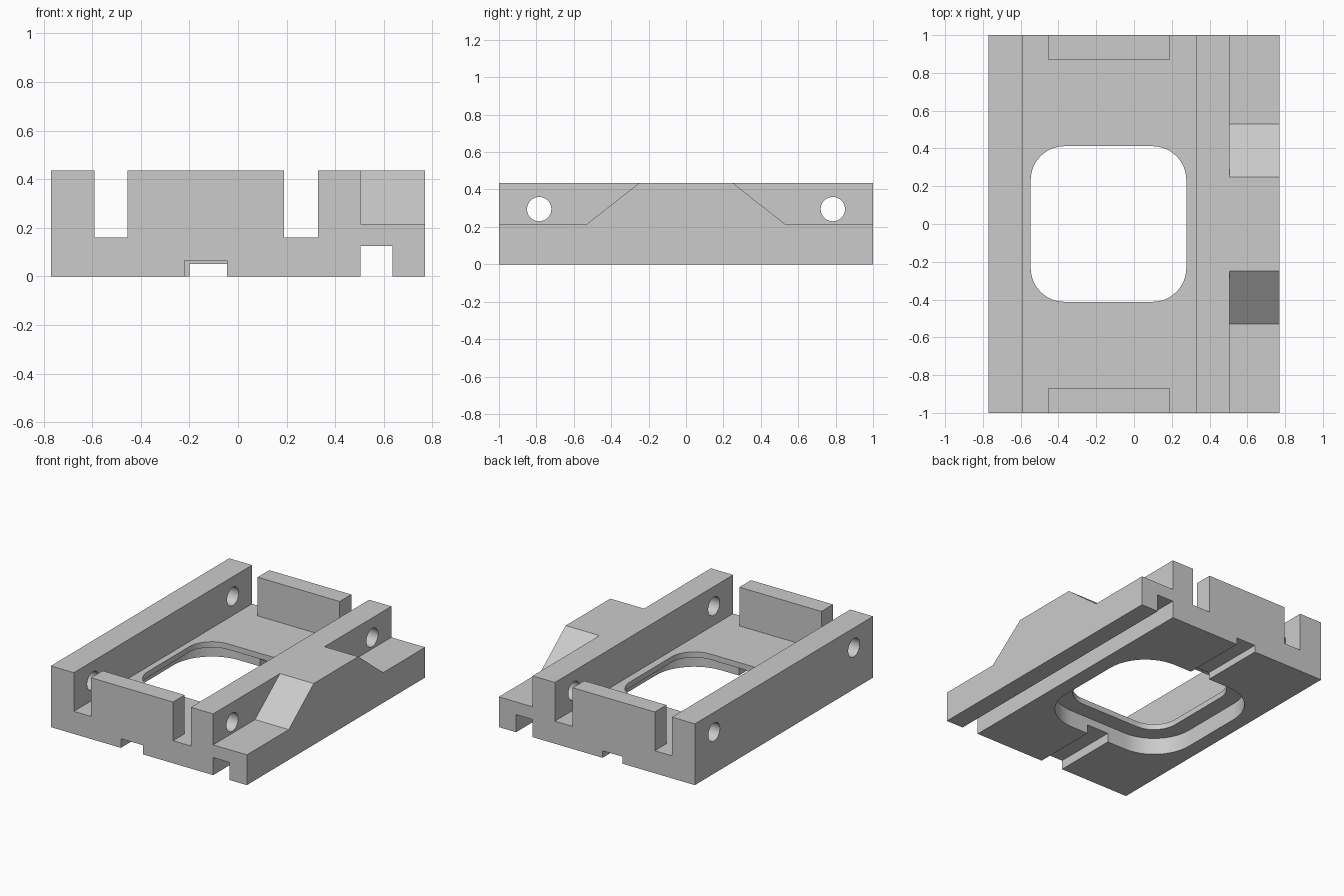
import bpy, bmesh, math
from mathutils import Vector

cube = bpy.data.objects.get("Cube")
if cube:
    bpy.data.objects.remove(cube, do_unlink=True)

grey = bpy.data.materials.new("plain grey")
grey.use_nodes = True
colour = (0.6, 0.6, 0.6, 1)
grey.diffuse_color = colour
grey.node_tree.nodes["Principled BSDF"].inputs["Base Color"].default_value = colour


def prism(name, points, axis, start, end):
    """Extrude a 2D outline along an axis; outline uses the other two axes in order."""
    def place(p, t):
        co = list(p)
        co.insert(axis, t)
        return Vector(co)
    bm = bmesh.new()
    face = bm.faces.new([bm.verts.new(place(p, start)) for p in points])
    geom = bmesh.ops.extrude_face_region(bm, geom=[face])["geom"]
    shift = place((0, 0), end - start)
    bmesh.ops.translate(bm, vec=shift, verts=[v for v in geom if isinstance(v, bmesh.types.BMVert)])
    bmesh.ops.recalc_face_normals(bm, faces=bm.faces)
    mesh = bpy.data.meshes.new(name)
    bm.to_mesh(mesh)
    bm.free()
    mesh.materials.append(grey)
    obj = bpy.data.objects.new(name, mesh)
    bpy.context.collection.objects.link(obj)
    return obj


def rect(a0, b0, a1, b1):
    return [(a0, b0), (a1, b0), (a1, b1), (a0, b1)]


def rounded(cx, cy, half, radius, steps=12):
    """Square outline with rounded corners; half equal to radius gives a circle."""
    pts = []
    for q, (sx, sy) in enumerate([(1, 1), (-1, 1), (-1, -1), (1, -1)]):
        for i in range(steps + 1):
            if half == radius and i == steps:
                continue
            a = math.pi / 2 * (q + i / steps)
            pts.append((cx + sx * (half - radius) + radius * math.cos(a),
                        cy + sy * (half - radius) + radius * math.sin(a)))
    return pts


# Tray: floor, two side rails, side flange and the long groove below it
W, TOP, FLOOR, FLANGE = 0.77, 0.435, 0.16, 0.215
tray = prism("tray", [
    (-W, 0), (0.505, 0), (0.505, 0.125), (0.635, 0.125), (0.635, 0), (W, 0),
    (W, FLANGE), (0.505, FLANGE), (0.505, TOP), (0.33, TOP), (0.33, FLOOR),
    (-0.59, FLOOR), (-0.59, TOP), (-W, TOP)], 1, -1, 1)


def combine(other, operation):
    mod = tray.modifiers.new(other.name, "BOOLEAN")
    mod.operation = operation
    mod.solver = "EXACT"
    mod.object = other
    other.hide_render = True
    bpy.context.view_layer.objects.active = tray
    bpy.ops.object.modifier_apply(modifier=mod.name)
    bpy.data.objects.remove(other, do_unlink=True)


# Raised sloping block on the flange
combine(prism("flange_block", [(-0.53, FLANGE), (-0.53, 0.18), (0.53, 0.18), (0.53, FLANGE),
                               (0.25, TOP), (-0.25, TOP)], 0, 0.45, W), "UNION")

for s in (-1, 1):
    # End walls
    combine(prism("end_wall", rect(-0.455, 0.1, 0.19, TOP), 1, s * 0.87, s), "UNION")
    # Cross holes through both rails
    combine(prism("pin_hole", rounded(s * 0.785, 0.295, 0.065, 0.065, 10), 0, -1, 1), "DIFFERENCE")

# Rounded window with a wider recess underneath
combine(prism("window", rounded(-0.135, 0, 0.412, 0.18), 2, -0.1, 0.3), "DIFFERENCE")
combine(prism("recess", rounded(-0.135, 0, 0.53, 0.3), 2, -0.1, 0.12), "DIFFERENCE")

# Channels under the front and back ends
combine(prism("front_channel", rect(-0.22, -0.1, -0.045, 0.065), 1, -1.1, -0.45), "DIFFERENCE")
combine(prism("back_channel", rect(-0.2, -0.1, -0.045, 0.05), 1, 0.45, 1.1), "DIFFERENCE")

# Smooth the curved walls, keep the edges crisp
bpy.ops.object.select_all(action="DESELECT")
tray.select_set(True)
bpy.context.view_layer.objects.active = tray
bpy.ops.object.shade_smooth_by_angle(angle=math.radians(30))
